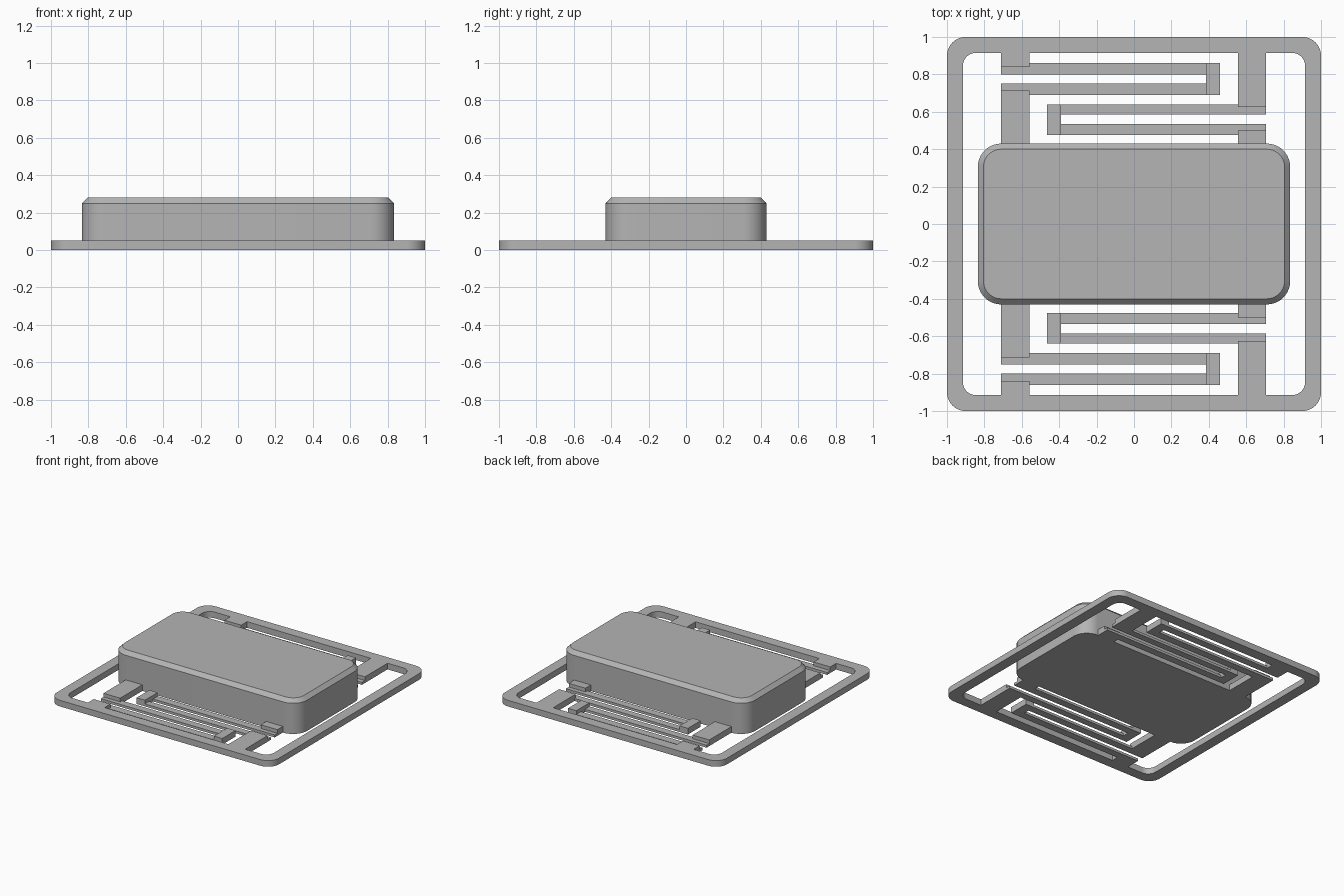
import bpy
import bmesh
import math

cube = bpy.data.objects.get("Cube")
if cube:
    bpy.data.objects.remove(cube, do_unlink=True)

PLATE = 0.05   # thickness of frame and blocks
BEAM = 0.02    # thickness of the flexible beams

grey = bpy.data.materials.new("plain grey")
grey.use_nodes = True
grey.diffuse_color = (0.46, 0.46, 0.46, 1)
grey.node_tree.nodes["Principled BSDF"].inputs["Base Color"].default_value = grey.diffuse_color


def finish(name, bm, smooth=False):
    bmesh.ops.recalc_face_normals(bm, faces=bm.faces)
    mesh = bpy.data.meshes.new(name)
    bm.to_mesh(mesh)
    bm.free()
    mesh.materials.append(grey)
    obj = bpy.data.objects.new(name, mesh)
    bpy.context.collection.objects.link(obj)
    if smooth:
        bpy.ops.object.select_all(action="DESELECT")
        obj.select_set(True)
        bpy.context.view_layer.objects.active = obj
        bpy.ops.object.shade_smooth_by_angle(angle=math.radians(30))
    return obj


def rounded_ring(bm, hx, hy, radius, z, steps=10):
    """Vertices of a rounded rectangle at height z."""
    ring = []
    for quarter, (sx, sy) in enumerate([(1, 1), (-1, 1), (-1, -1), (1, -1)]):
        for i in range(steps + 1):
            a = (quarter + i / steps) * math.pi / 2
            ring.append(bm.verts.new((sx * (hx - radius) + radius * math.cos(a),
                                      sy * (hy - radius) + radius * math.sin(a), z)))
    return ring


def bridge(bm, a, b):
    for i in range(len(a)):
        j = (i + 1) % len(a)
        bm.faces.new((a[i], a[j], b[j], b[i]))


def box(name, x0, x1, y0, y1, height):
    bm = bmesh.new()
    bmesh.ops.create_cube(bm, size=1)
    for v in bm.verts:
        v.co = (x1 if v.co.x > 0 else x0,
                y1 if v.co.y > 0 else y0,
                height if v.co.z > 0 else 0)
    return finish(name, bm)


# Outer frame: a closed loft around the rounded opening
bm = bmesh.new()
rings = [rounded_ring(bm, 1, 1, 0.1, 0),
         rounded_ring(bm, 1, 1, 0.1, PLATE),
         rounded_ring(bm, 0.915, 0.915, 0.07, PLATE),
         rounded_ring(bm, 0.915, 0.915, 0.07, 0)]
for i in range(4):
    bridge(bm, rings[i], rings[(i + 1) % 4])
finish("outer_frame", bm, smooth=True)

# Central body with a chamfered top edge
bm = bmesh.new()
rings = [rounded_ring(bm, 0.835, 0.43, 0.125, 0),
         rounded_ring(bm, 0.835, 0.43, 0.125, 0.25),
         rounded_ring(bm, 0.805, 0.4, 0.095, 0.28)]
bridge(bm, rings[0], rings[1])
bridge(bm, rings[1], rings[2])
bm.faces.new(rings[0])
bm.faces.new(rings[2])
finish("central_body", bm, smooth=True)

# Folded suspension, repeated on the back and the front
parts = [
    ("frame_anchor_right", -0.71, -0.56, 0.84, 0.92, PLATE),
    ("body_anchor_right", -0.71, -0.56, 0.42, 0.715, PLATE),
    ("frame_anchor_left", 0.555, 0.705, 0.625, 0.92, PLATE),
    ("body_anchor_left", 0.555, 0.705, 0.42, 0.5, PLATE),
    ("end_block_left", 0.385, 0.46, 0.69, 0.86, PLATE),
    ("end_block_right", -0.465, -0.39, 0.475, 0.64, PLATE),
    ("outer_beam_a", -0.71, 0.385, 0.8, 0.86, BEAM),
    ("outer_beam_b", -0.71, 0.385, 0.69, 0.75, BEAM),
    ("inner_beam_a", -0.39, 0.705, 0.585, 0.64, BEAM),
    ("inner_beam_b", -0.39, 0.705, 0.475, 0.535, BEAM),
]
for name, x0, x1, y0, y1, height in parts:
    box("back_" + name, x0, x1, y0, y1, height)
    box("front_" + name, x0, x1, -y1, -y0, height)
